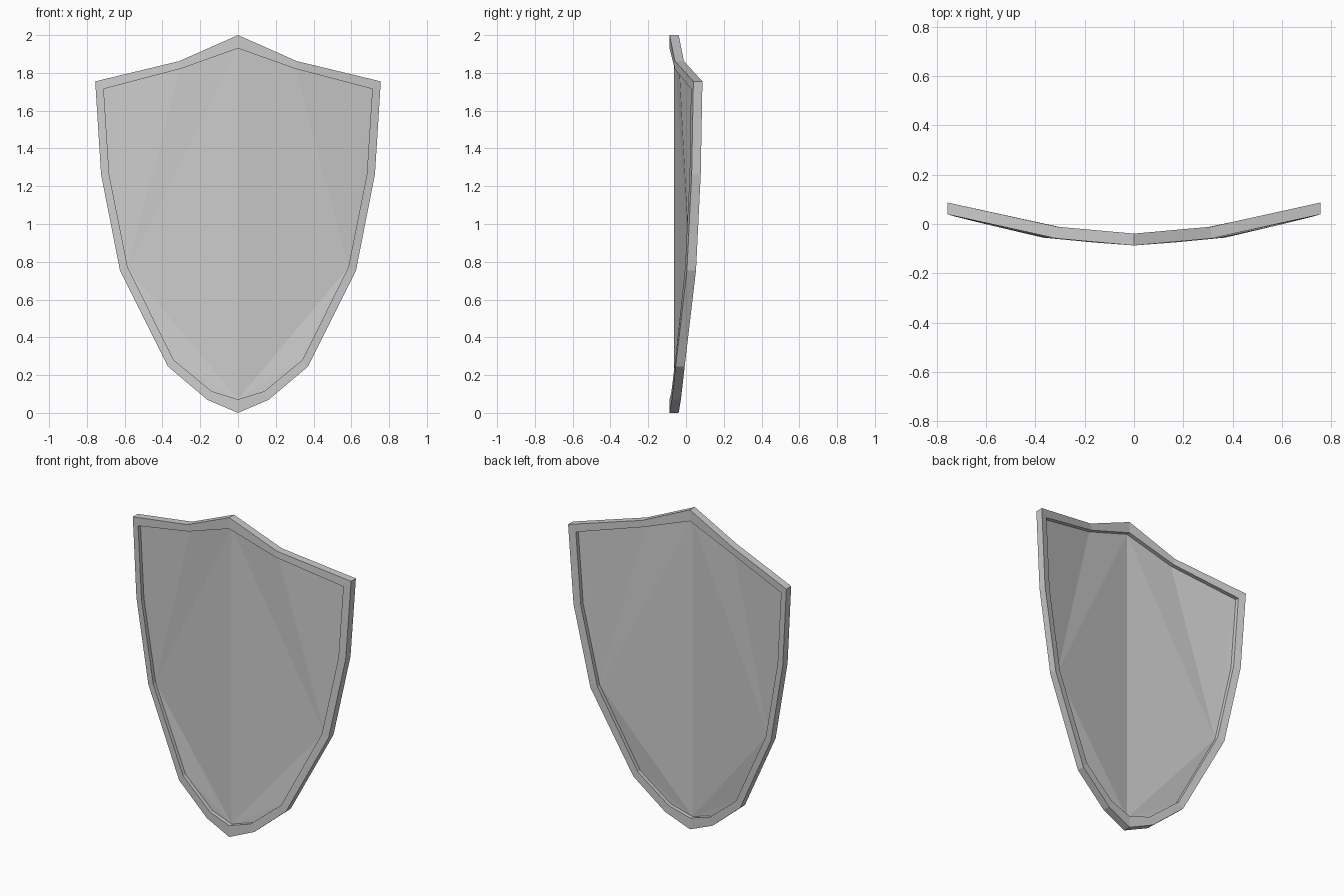
import bpy
import bmesh

if "Cube" in bpy.data.objects:
    bpy.data.objects.remove(bpy.data.objects["Cube"])

# Right-half outlines (x, z), from top point to bottom point
OUTER = [(0, 2), (.312, 1.862), (.756, 1.755), (.725, 1.262),
         (.625, .755), (.37, .245), (.163, .07), (0, 0)]
INNER = [(0, 1.93), (.303, 1.822), (.711, 1.715), (.682, 1.262),
         (.584, .77), (.34, .28), (.14, .115), (0, .072)]
# Back surface depth (x, y): the shield bows backwards at its sides
BOW = [(0, -.039), (.163, -.027), (.312, -.011), (.37, -.007),
       (.625, .053), (.725, .078), (.756, .087)]
THICK = .048


def depth(x):
    x = abs(x)
    for (x0, y0), (x1, y1) in zip(BOW, BOW[1:]):
        if x <= x1:
            return y0 + (y1 - y0) * (x - x0) / (x1 - x0)
    return BOW[-1][1]


def full(half):
    return half + [(-x, z) for x, z in half[-2:0:-1]]


def finish(name, bm):
    bmesh.ops.recalc_face_normals(bm, faces=bm.faces)
    mesh = bpy.data.meshes.new(name)
    bm.to_mesh(mesh)
    bm.free()
    obj = bpy.data.objects.new(name, mesh)
    bpy.context.collection.objects.link(obj)
    return obj


# Raised rim: four loops joined into a closed ring
bm = bmesh.new()
loops = []
for outline, offset in ((OUTER, -THICK), (OUTER, 0), (INNER, 0), (INNER, -THICK)):
    loops.append([bm.verts.new((x, depth(x) + offset, z)) for x, z in full(outline)])
n = len(loops[0])
for a, b in zip(loops, loops[1:] + loops[:1]):
    for i in range(n):
        j = (i + 1) % n
        bm.faces.new((a[i], a[j], b[j], b[i]))
finish("shield_rim", bm)

# Faceted panel set midway in the rim, with a vertical centre ridge
bm = bmesh.new()
for side in (1, -1):
    v = [bm.verts.new((side * x, depth(x) - THICK / 2, z)) for x, z in INNER]
    for tri in ((0, 1, 4), (1, 2, 4), (2, 3, 4), (0, 4, 7), (4, 5, 7), (5, 6, 7)):
        bm.faces.new([v[i] for i in tri])
bmesh.ops.remove_doubles(bm, verts=bm.verts, dist=.0001)
finish("shield_panel", bm)
